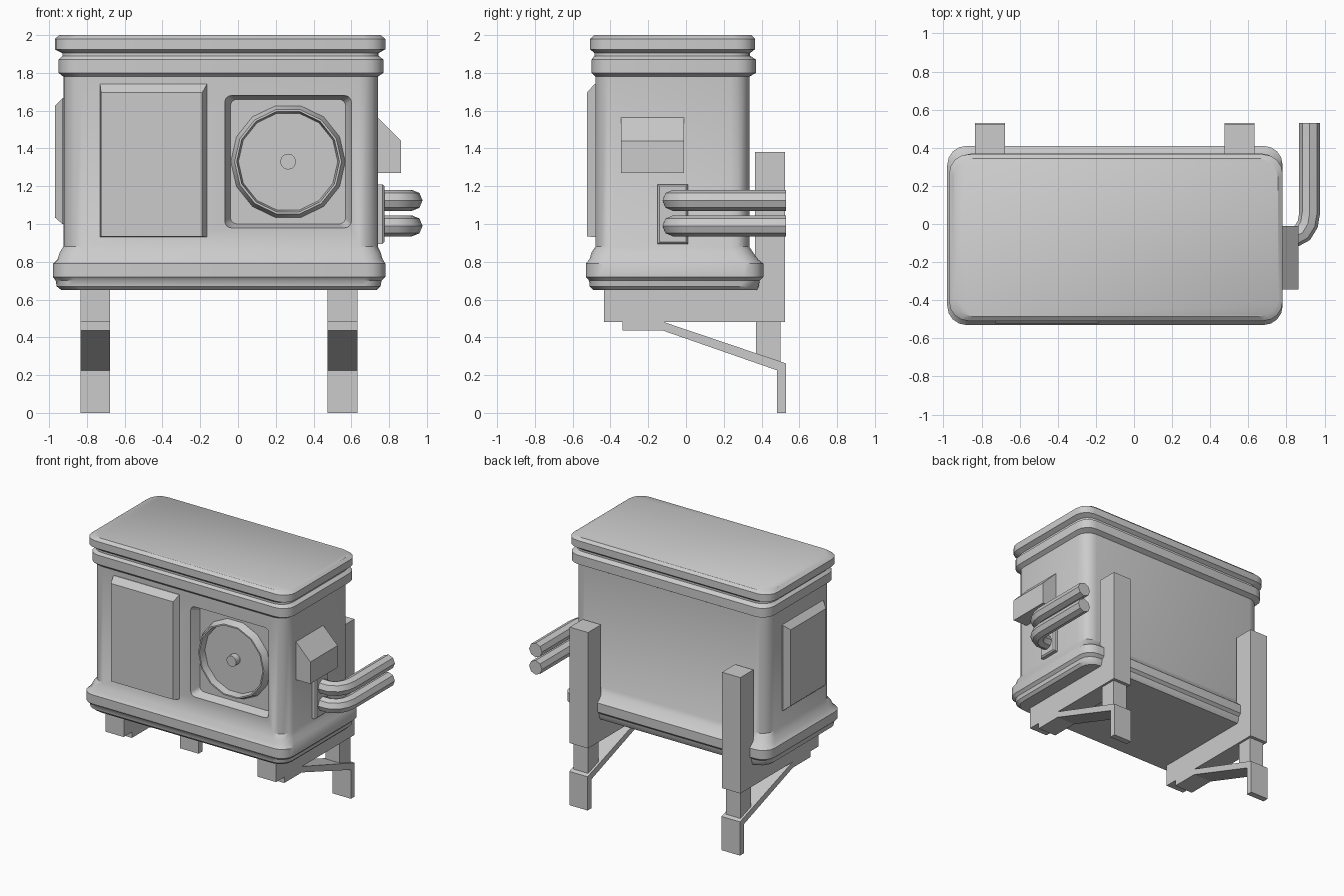
import bpy, bmesh, math
from mathutils import Vector

if "Cube" in bpy.data.objects:
    bpy.data.objects.remove(bpy.data.objects["Cube"])

# Axis maps: (u, v, w) -> world, w being the loft direction
ALONG_Z = lambda u, v, w: (u, v, w)
ALONG_Y = lambda u, v, w: (u, w, v)
ALONG_X = lambda u, v, w: (w, u, v)


def finish(bm, name, smooth=True):
    bmesh.ops.recalc_face_normals(bm, faces=bm.faces)
    me = bpy.data.meshes.new(name)
    bm.to_mesh(me)
    bm.free()
    ob = bpy.data.objects.new(name, me)
    bpy.context.collection.objects.link(ob)
    if smooth:
        shade(ob)
    return ob


def shade(ob):
    bpy.ops.object.select_all(action='DESELECT')
    ob.select_set(True)
    bpy.context.view_layer.objects.active = ob
    bpy.ops.object.shade_smooth_by_angle(angle=math.radians(35))


def skin(name, rings, smooth=True, caps=True, closed=False):
    """Bridge equal-length rings of points into a solid."""
    bm = bmesh.new()
    vs = [[bm.verts.new(p) for p in r] for r in rings]
    n = len(vs[0])
    pairs = list(zip(vs, vs[1:])) + ([(vs[-1], vs[0])] if closed else [])
    for a, b in pairs:
        for i in range(n):
            j = (i + 1) % n
            bm.faces.new((a[i], a[j], b[j], b[i]))
    if caps and not closed:
        bm.faces.new(vs[0])
        bm.faces.new(vs[-1])
    return finish(bm, name, smooth)


def rounded_rect(u0, u1, v0, v1, r, seg=4):
    if r == 0:
        return [(u0, v0), (u1, v0), (u1, v1), (u0, v1)]
    pts = []
    for k, (cu, cv) in enumerate([(u1 - r, v1 - r), (u0 + r, v1 - r),
                                  (u0 + r, v0 + r), (u1 - r, v0 + r)]):
        for s in range(seg + 1):
            a = math.pi / 2 * (k + s / seg)
            pts.append((cu + r * math.cos(a), cv + r * math.sin(a)))
    return pts


def loft(name, axis, sections, r=0.0, smooth=True):
    """sections: (w, u0, u1, v0, v1)"""
    return skin(name, [[axis(u, v, s[0]) for u, v in rounded_rect(*s[1:], r)]
                       for s in sections], smooth)


def box(name, x0, x1, y0, y1, z0, z1):
    return loft(name, ALONG_Z, [(z0, x0, x1, y0, y1), (z1, x0, x1, y0, y1)], smooth=False)


def extrude_x(name, profile, x0, x1):
    return skin(name, [[(x, y, z) for y, z in profile] for x in (x0, x1)], smooth=False)


def turned(name, cx, cz, profile, n, closed=False):
    """Lathe (radius, y) points about a y axis."""
    return skin(name, [[(cx + r * math.cos(2 * math.pi * i / n), y,
                         cz + r * math.sin(2 * math.pi * i / n)) for i in range(n)]
                       for r, y in profile], closed=closed)


# Cabinet: rolled base, straight walls, two rolled bands at the top
cabinet = loft("cabinet", ALONG_Z, [
    (0.65, -0.935, 0.735, -0.49, 0.375),
    (0.67, -0.96, 0.755, -0.51, 0.385),
    (0.70, -0.965, 0.76, -0.513, 0.39),
    (0.72, -0.98, 0.78, -0.53, 0.41),
    (0.79, -0.98, 0.78, -0.53, 0.41),
    (0.815, -0.955, 0.765, -0.51, 0.38),
    (0.85, -0.943, 0.755, -0.50, 0.355),
    (0.88, -0.925, 0.74, -0.48, 0.335),
    (1.78, -0.925, 0.74, -0.48, 0.335),
    (1.80, -0.95, 0.77, -0.50, 0.37),
    (1.87, -0.95, 0.77, -0.50, 0.37),
    (1.89, -0.93, 0.745, -0.485, 0.34),
    (1.905, -0.93, 0.745, -0.485, 0.34),
    (1.925, -0.97, 0.78, -0.508, 0.365),
    (1.98, -0.97, 0.78, -0.508, 0.365),
    (2.00, -0.945, 0.755, -0.485, 0.345)], r=0.1)

# Tapered recess for the fan
cutter = loft("recess_cutter", ALONG_Y, [
    (-0.60, -0.07, 0.60, 0.98, 1.68),
    (-0.475, -0.07, 0.60, 0.98, 1.68),
    (-0.41, -0.04, 0.57, 1.0, 1.66)], r=0.035, smooth=False)
cutter.hide_render = True
mod = cabinet.modifiers.new("recess", 'BOOLEAN')
mod.operation, mod.solver, mod.object = 'DIFFERENCE', 'EXACT', cutter
bpy.context.view_layer.objects.active = cabinet
bpy.ops.object.modifier_apply(modifier="recess")
bpy.data.objects.remove(cutter)
shade(cabinet)

# Fan ring and hub
turned("fan_ring", 0.265, 1.33, [(0.305, -0.405), (0.283, -0.465),
                                 (0.272, -0.465), (0.262, -0.405)], 14, closed=True)
turned("fan_hub", 0.265, 1.33, [(0.042, -0.405), (0.042, -0.46)], 12)

# Raised panels on the front and left side
loft("front_panel", ALONG_Y, [(-0.47, -0.73, -0.165, 0.93, 1.74),
                              (-0.485, -0.73, -0.165, 0.93, 1.74),
                              (-0.525, -0.725, -0.19, 0.935, 1.695)], smooth=False)
loft("side_panel", ALONG_X, [(-0.91, -0.36, 0.14, 1.0, 1.675),
                             (-0.93, -0.36, 0.14, 1.0, 1.665),
                             (-0.97, -0.33, 0.10, 1.035, 1.625)], smooth=False)

# Sloped hood on the right side
skin("side_hood", [[(x, y, z) for x, z in [(0.73, 1.27), (0.863, 1.27), (0.863, 1.44), (0.73, 1.575)]]
                   for y in (-0.345, -0.01)], smooth=False)

# Pipe plate and the two bent pipes
loft("pipe_plate", ALONG_X, [(0.73, -0.15, 0.01, 0.895, 1.21),
                             (0.765, -0.15, 0.01, 0.895, 1.21),
                             (0.775, -0.14, 0.0, 0.905, 1.20)], smooth=False)


def pipe(name, z, r=0.055, n=8):
    path = [Vector(p) for p in [(0.74, -0.07), (0.84, -0.07), (0.885, -0.045),
                                (0.912, 0.0), (0.922, 0.06), (0.922, 0.53)]]
    rings = []
    for i, p in enumerate(path):
        t = (path[min(i + 1, len(path) - 1)] - path[max(i - 1, 0)]).normalized()
        side = Vector((t.y, -t.x))
        ring = []
        for k in range(n):
            a = 2 * math.pi * k / n
            q = p + side * r * math.cos(a)
            ring.append((q.x, q.y, z + r * math.sin(a)))
        rings.append(ring)
    return skin(name, rings)


pipe("upper_pipe", 1.125)
pipe("lower_pipe", 0.99)

# Wall brackets: L-shaped rail, lower post, strut with foot
for side, cx in (("left", -0.756), ("right", 0.553)):
    x0, x1 = cx - 0.079, cx + 0.079
    extrude_x(side + "_bracket_rail", [(-0.435, 0.48), (0.525, 0.48), (0.525, 1.38),
                                       (0.365, 1.38), (0.365, 0.65), (-0.435, 0.65)], x0, x1)
    extrude_x(side + "_bracket_post", [(0.37, 0.29), (0.50, 0.25), (0.50, 0.49),
                                       (0.37, 0.49)], cx - 0.062, cx + 0.062)
    extrude_x(side + "_bracket_strut", [(-0.335, 0.435), (-0.12, 0.435), (0.483, 0.225),
                                        (0.483, 0.0), (0.53, 0.0), (0.53, 0.262),
                                        (-0.115, 0.48), (-0.335, 0.48)], x0, x1)
